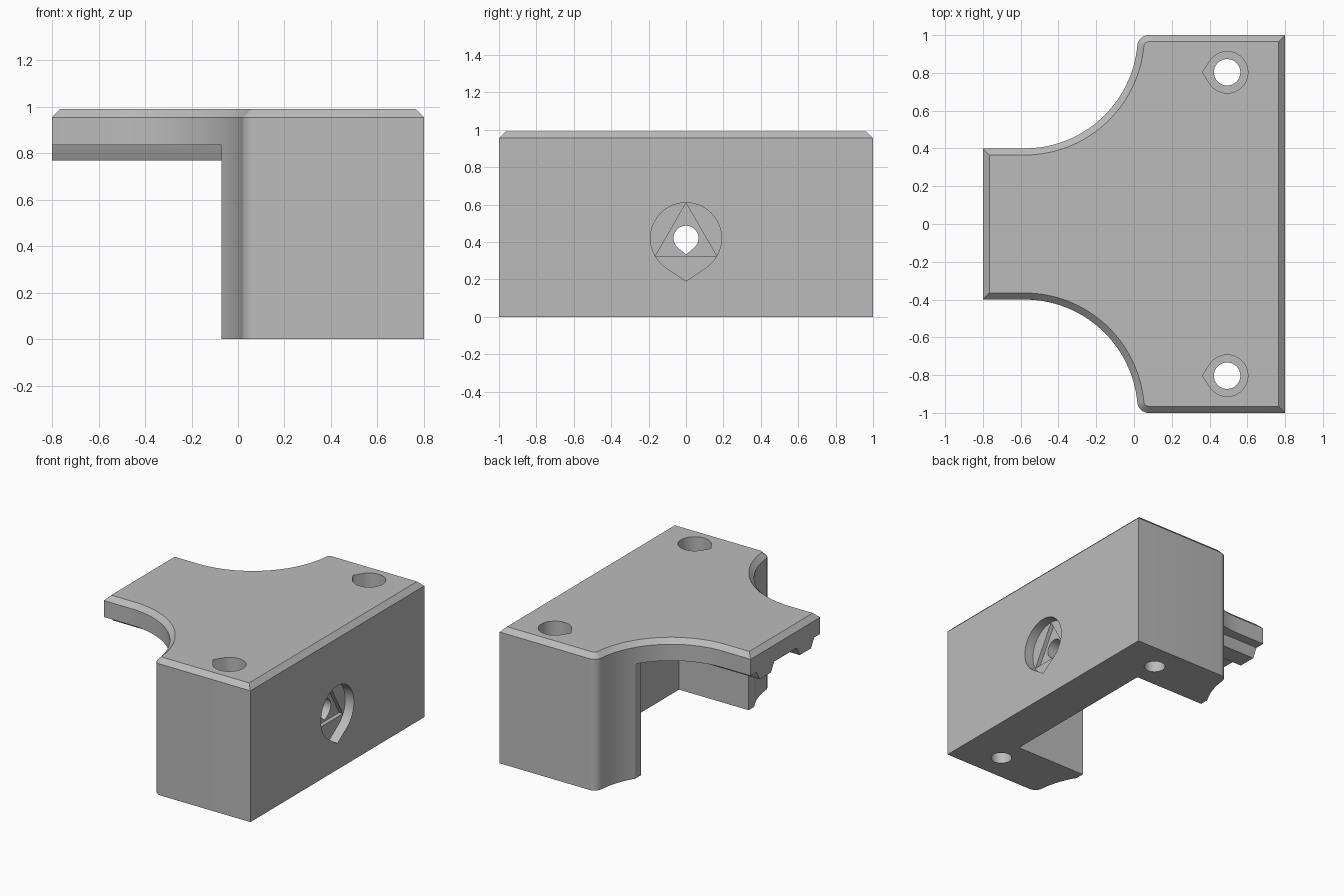
import bpy, bmesh, math
from mathutils import Matrix, Vector

if "Cube" in bpy.data.objects:
    bpy.data.objects.remove(bpy.data.objects["Cube"])

grey = bpy.data.materials.new("plain_grey")
grey.use_nodes = True
grey.diffuse_color = (0.5, 0.5, 0.5, 1)
grey.node_tree.nodes["Principled BSDF"].inputs["Base Color"].default_value = (0.5, 0.5, 0.5, 1)


def prism(name, points, depth, matrix=Matrix(), chamfer=0):
    """Extrude a flat outline along its local z, optionally chamfering the far rim."""
    bm = bmesh.new()
    base = bm.faces.new([bm.verts.new((x, y, 0)) for x, y in points])
    top = bmesh.ops.extrude_face_region(bm, geom=[base])["geom"]
    bmesh.ops.translate(bm, vec=(0, 0, depth),
                        verts=[g for g in top if isinstance(g, bmesh.types.BMVert)])
    if chamfer:
        rim = [e for e in bm.edges if all(v.co.z > depth / 2 for v in e.verts)]
        bmesh.ops.bevel(bm, geom=rim, offset=chamfer, segments=1, affect='EDGES')
    bmesh.ops.transform(bm, matrix=matrix, verts=bm.verts)
    bmesh.ops.recalc_face_normals(bm, faces=bm.faces)
    mesh = bpy.data.meshes.new(name)
    bm.to_mesh(mesh)
    bm.free()
    mesh.materials.append(grey)
    obj = bpy.data.objects.new(name, mesh)
    bpy.context.collection.objects.link(obj)
    return obj


def arc(cx, cy, r, a0, a1, n):
    return [(cx + r * math.cos(a0 + (a1 - a0) * i / n),
             cy + r * math.sin(a0 + (a1 - a0) * i / n)) for i in range(n + 1)]


def teardrop(r, tip):
    """Circle with a pointed end toward local -x."""
    half = math.acos(r / tip)
    return arc(0, 0, r, -math.pi + half, math.pi - half, 40) + [(-tip, 0)]


def rect(x0, x1, y0, y1):
    return [(x0, y0), (x1, y0), (x1, y1), (x0, y1)]


def cut(target, cutter, operation='DIFFERENCE'):
    """Apply a boolean and discard the helper."""
    mod = target.modifiers.new("cut", 'BOOLEAN')
    mod.operation = operation
    mod.solver = 'EXACT'
    mod.object = cutter
    bpy.ops.object.select_all(action='DESELECT')
    bpy.context.view_layer.objects.active = target
    target.select_set(True)
    bpy.ops.object.modifier_apply(modifier=mod.name)
    bpy.data.objects.remove(cutter)


# Outline of the body: wide block narrowing through concave arcs to a tongue
big, small, cx = 0.6, 0.06, -0.58
fx = cx + math.sqrt((big + small) ** 2 - small ** 2)
lean = math.asin(small / (big + small))
half = [(0.8, 1.0)]
half += arc(fx, 1 - small, small, math.pi / 2, math.pi - lean, 8)
half += arc(cx, 1.0, big, -lean, -math.pi / 2, 32)[1:]
half += [(-0.8, 0.4)]
outline = half + [(x, -y) for x, y in reversed(half)]
body = prism("bracket_body", outline, 0.99, chamfer=0.035)

# Space under the tongue, and the pocket between the two legs
under = Matrix.Translation((0, 0, -0.5))
cut(body, prism("tongue_cutter", rect(-1.5, -0.07, -1.5, 1.5), 1.335, under))
cut(body, prism("pocket_cutter", rect(-1.2, 0.49, -0.62, 0.62), 1.335, under))

# Vertical bolt holes with pointed counterbores
for side in (-1, 1):
    place = lambda z: Matrix.Translation((0.493, side * 0.803, z))
    cut(body, prism("bolt_cutter", arc(0, 0, 0.07, 0, math.tau * 39 / 40, 39), 2, place(-0.5)))
    cut(body, prism("head_cutter", teardrop(0.11, 0.13), 1, place(0.3)))

# Side bolt hole: pointed recess, triangular step, pointed through hole
def side_place(x):
    axes = Matrix(((0, 0, 1, 0), (0, 1, 0, 0), (1, 0, 0, 0), (0, 0, 0, 1)))
    return Matrix.Translation((x, 0, 0.42)) @ axes


cut(body, prism("recess_cutter", teardrop(0.19, 0.23), 0.5, side_place(0.73)))
cut(body, prism("step_cutter", arc(0, 0, 0.188, 0, math.tau * 2 / 3, 2), 0.5, side_place(0.70)))
cut(body, prism("through_cutter", teardrop(0.067, 0.087), 0.8, side_place(0.3)))

# Tapered ribs along the underside of the tongue
along = Matrix(((0, 0, 1, -0.8), (1, 0, 0, 0), (0, 1, 0, 0), (0, 0, 0, 1)))
for side in (-1, 1):
    c = side * 0.23
    profile = [(c - 0.1, 0.85), (c - 0.1, 0.835), (c - 0.065, 0.77),
               (c + 0.065, 0.77), (c + 0.1, 0.835), (c + 0.1, 0.85)]
    cut(body, prism("rib", profile, 1.31, along), 'UNION')

bpy.ops.object.shade_smooth_by_angle(angle=math.radians(25))
